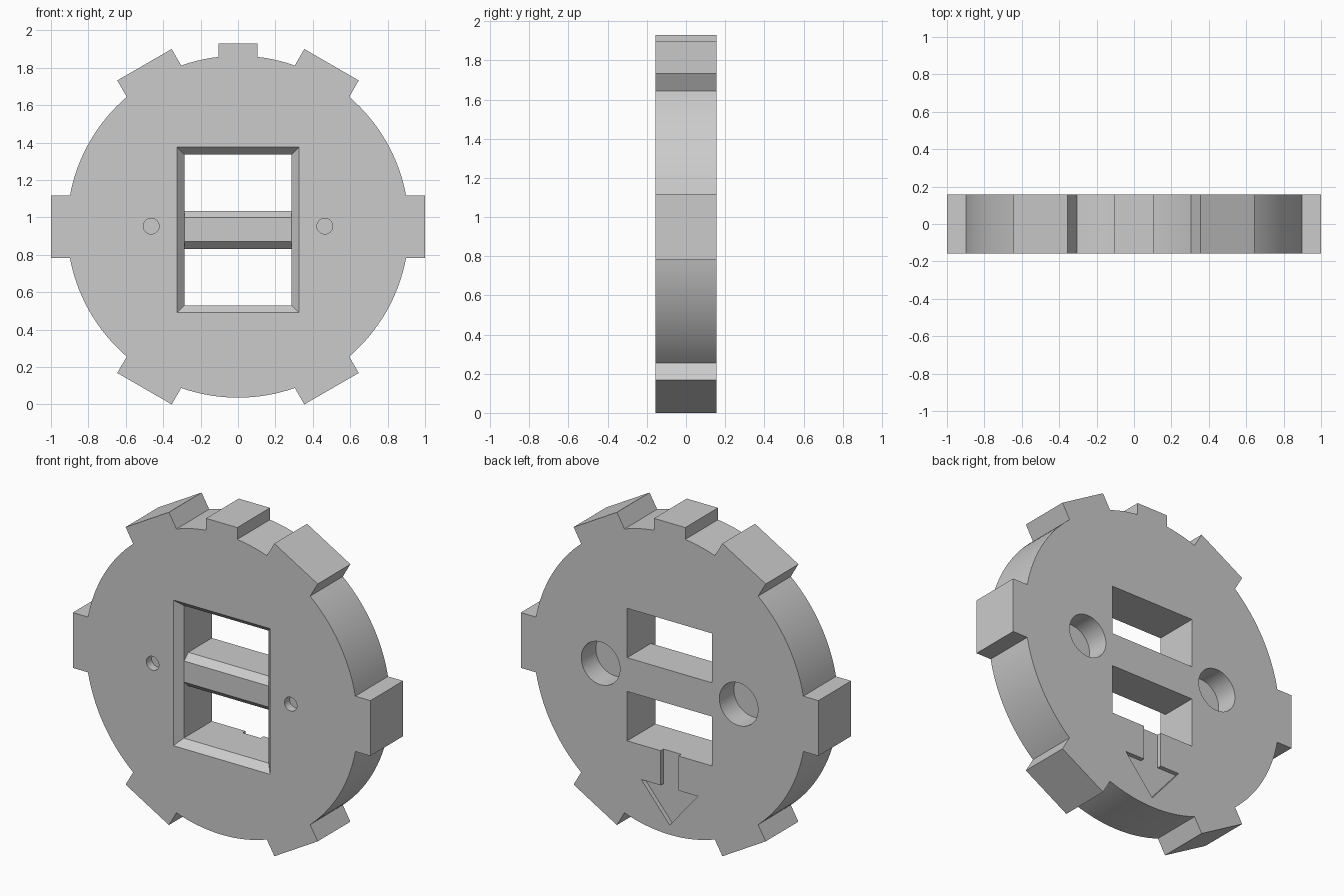
import bpy, bmesh
from math import asin, sqrt, sin, cos, radians, pi

if "Cube" in bpy.data.objects:
    bpy.data.objects.remove(bpy.data.objects["Cube"])

CZ, R, T = 0.95, 0.914, 0.157      # disc centre height, radius, half thickness


def loft(name, ring_a, ring_b):
    """Closed solid between two matching rings of 3D points."""
    bm = bmesh.new()
    a = [bm.verts.new(p) for p in ring_a]
    b = [bm.verts.new(p) for p in ring_b]
    bm.faces.new(a)
    bm.faces.new(b[::-1])
    n = len(a)
    for i in range(n):
        bm.faces.new((a[i], a[(i + 1) % n], b[(i + 1) % n], b[i]))
    bmesh.ops.recalc_face_normals(bm, faces=bm.faces[:])
    me = bpy.data.meshes.new(name)
    bm.to_mesh(me)
    bm.free()
    ob = bpy.data.objects.new(name, me)
    bpy.context.collection.objects.link(ob)
    return ob


def prism_y(name, pts, y0, y1):
    return loft(name, [(x, y0, z) for x, z in pts], [(x, y1, z) for x, z in pts])


def circle(cx, cz, r, n=48):
    return [(cx + r * cos(2 * pi * i / n), cz + r * sin(2 * pi * i / n)) for i in range(n)]


def rect(w, h, cz):
    return [(-w, cz - h), (w, cz - h), (w, cz + h), (-w, cz + h)]


# Disc outline with rim tabs: (angle, reach, half width)
tabs = [(0, 1, .168), (60, 1, .168), (90, .98, .105), (120, 1, .168),
        (180, 1, .168), (240, 1, .168), (300, 1, .168)]
outline = []
for i, (deg, reach, hw) in enumerate(tabs):
    a = radians(deg)
    root = sqrt(R * R - hw * hw)
    for r, s in ((root, -hw), (reach, -hw), (reach, hw), (root, hw)):
        outline.append((r * cos(a) - s * sin(a), CZ + r * sin(a) + s * cos(a)))
    nxt = tabs[(i + 1) % len(tabs)]
    start = a + asin(hw / R)
    end = radians(nxt[0] + (360 if i == len(tabs) - 1 else 0)) - asin(nxt[2] / R)
    steps = max(2, round((end - start) / radians(2.5)))
    for k in range(1, steps):
        t = start + (end - start) * k / steps
        outline.append((R * cos(t), CZ + R * sin(t)))
body = prism_y("tabbed_disc", outline, -T, T)

cutters = []

# Two through windows leaving a chamfered crossbar
comb = [(-.25, .53), (.25, .53), (.25, .83), (-.07, .83), (-.112, .87),
        (-.112, .998), (-.07, 1.035), (.25, 1.035), (.25, 1.335), (-.25, 1.335)]
cutters.append(loft("window_cutter", [(-.285, y, z) for y, z in comb],
                    [(.285, y, z) for y, z in comb]))

# Bevelled frame around the front opening
g = .02
outer, inner = rect(.325 + g, .4425 + g, .9325), rect(.285, .4025, .9325)
cutters.append(loft("bevel_cutter", [(x, -T - g * 1.1, z) for x, z in outer],
                    [(x, -T + .044, z) for x, z in inner]))

# Blind pin holes: small on the front, wide on the back
for s in (-1, 1):
    cutters.append(prism_y("front_hole_cutter", circle(s * .464, .953, .042), -.25, -T + .05))
    cutters.append(prism_y("back_hole_cutter", circle(s * .464, .953, .13, 64), T - .14, .25))

# Shallow down arrow engraved on the back
half = [(.06, .56), (.06, .32), (.19, .32)]
arrow = half + [(0, .095)] + [(-x, z) for x, z in reversed(half)]
cutters.append(prism_y("arrow_cutter", arrow, T - .027, .25))

bpy.context.view_layer.objects.active = body
for c in cutters:
    c.hide_render = True
    m = body.modifiers.new("cut", 'BOOLEAN')
    m.operation, m.solver, m.object = 'DIFFERENCE', 'EXACT', c
    bpy.ops.object.modifier_apply(modifier=m.name)
    bpy.data.objects.remove(c, do_unlink=True)

bpy.ops.object.select_all(action='DESELECT')
body.select_set(True)
bpy.ops.object.shade_smooth_by_angle(angle=radians(20))
